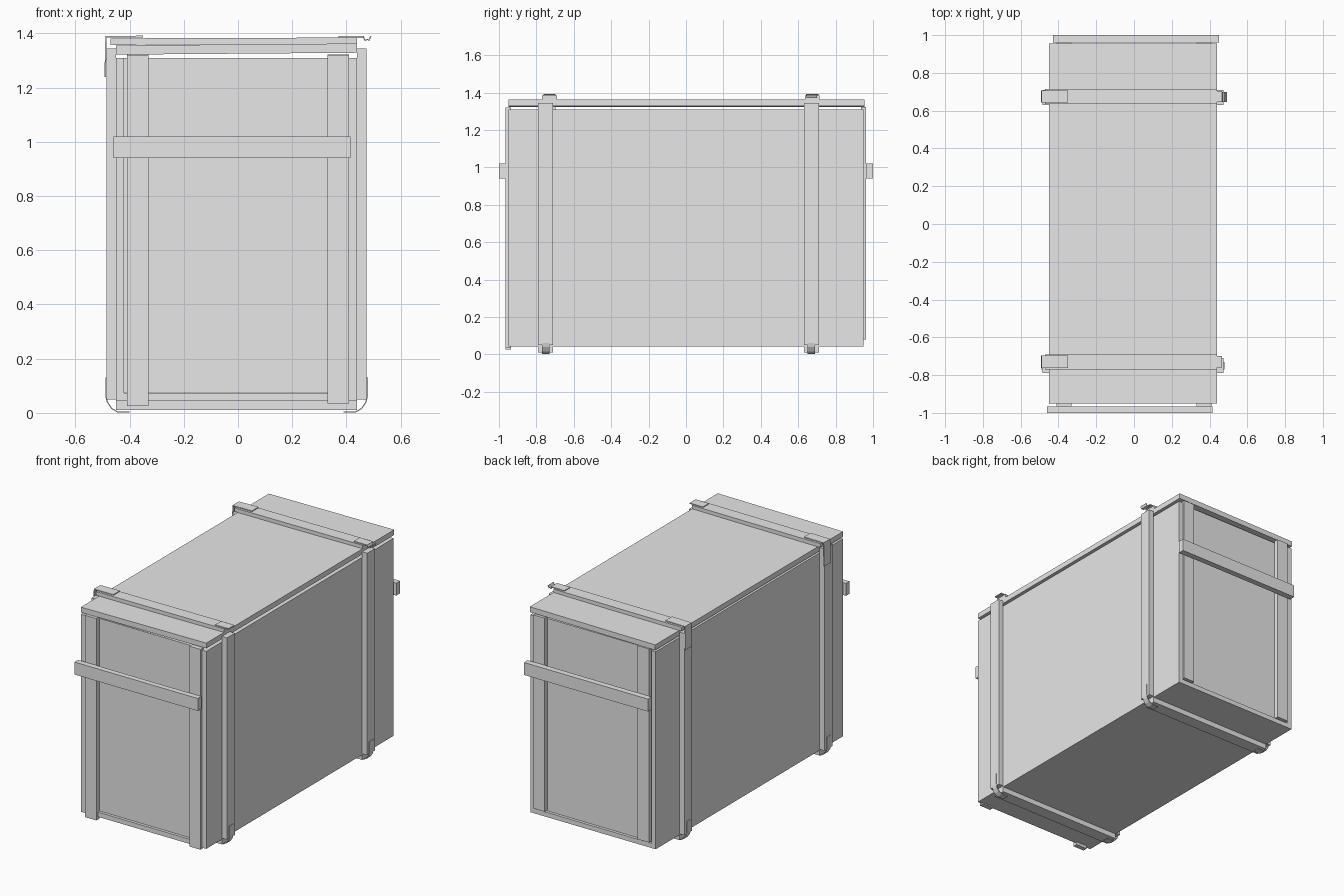
import bpy, bmesh
from mathutils import Vector

if "Cube" in bpy.data.objects:
    bpy.data.objects.remove(bpy.data.objects["Cube"])

mat = bpy.data.materials.new("plain grey")
mat.diffuse_color = (0.8, 0.8, 0.8, 1)
mat.use_nodes = True
mat.node_tree.nodes["Principled BSDF"].inputs["Base Color"].default_value = mat.diffuse_color


def finish(name, bm):
    bmesh.ops.recalc_face_normals(bm, faces=bm.faces)
    me = bpy.data.meshes.new(name)
    bm.to_mesh(me)
    bm.free()
    me.materials.append(mat)
    ob = bpy.data.objects.new(name, me)
    bpy.context.collection.objects.link(ob)
    return ob


def board(name, x, y, z, tilt=0.0):
    """Box from ranges; tilt raises the +x end."""
    bm = bmesh.new()
    bmesh.ops.create_cube(bm, size=1)
    for v in bm.verts:
        t = v.co + Vector((0.5, 0.5, 0.5))
        v.co = [a + (b - a) * k for (a, b), k in zip((x, y, z), t)]
        v.co.z += tilt * t.x
    return finish(name, bm)


def band(name, path, y, thick=0.005):
    """Thin metal band following an (x, z) path."""
    bm = bmesh.new()
    pts = [Vector(p) for p in path]
    rim = []
    for i, p in enumerate(pts):
        d = (pts[min(i + 1, len(pts) - 1)] - pts[max(i - 1, 0)]).normalized()
        rim.append(p + Vector((-d.y, d.x)) * thick)
    loop = pts + rim[::-1]
    n = len(loop)
    a, b = ([bm.verts.new((p.x, yy, p.y)) for p in loop] for yy in y)
    for i in range(n):
        bm.faces.new((a[i], a[(i + 1) % n], b[(i + 1) % n], b[i]))
    for i in range(len(pts) - 1):
        j, k = n - 1 - i, n - 2 - i
        bm.faces.new((a[i], a[i + 1], a[k], a[j]))
        bm.faces.new((b[i], b[i + 1], b[k], b[j]))
    return finish(name, bm)


# Box panels
board("left_panel", (-0.45, -0.42), (-0.95, 0.95), (0.07, 1.31))
board("right_panel", (0.41, 0.44), (-0.95, 0.95), (0.07, 1.31))
board("front_panel", (-0.42, 0.41), (-0.935, -0.905), (0.075, 1.31))
board("back_panel", (-0.42, 0.41), (0.905, 0.935), (0.075, 1.31))
board("bottom_panel", (-0.45, 0.44), (-0.95, 0.95), (0.043, 0.073))
board("lid", (-0.45, 0.44), (-0.95, 0.955), (1.322, 1.356), 0.007)

# End cleats and carrying bars
for x, z in (((-0.41, -0.33), 0.025), ((0.33, 0.41), 0.035)):
    board("front_cleat", x, (-0.965, -0.935), (z, 1.32))
    board("back_cleat", x, (0.935, 0.962), (0.08, 1.322))
board("front_bar", (-0.46, 0.415), (-1.0, -0.965), (0.94, 1.02))
board("back_bar", (-0.43, 0.45), (0.962, 1.0), (0.94, 1.02))

# Battens around the box with metal fittings
for side, y, lid_y in (("front", (-0.79, -0.71), (-0.77, -0.69)),
                       ("back", (0.63, 0.71), (0.635, 0.715))):
    board(side + "_left_batten", (-0.485, -0.45), y, (0.05, 1.345))
    board(side + "_right_batten", (0.44, 0.475), y, (0.05, 1.345))
    board(side + "_bottom_batten", (-0.45, 0.44), y, (0.01, 0.045))
    board(side + "_lid_batten", (-0.47, 0.44), lid_y, (1.358, 1.382), 0.003)
    c = sum(y) / 2
    m = sum(lid_y) / 2

    # Curved bands at the bottom corners
    w = (c - 0.02, c + 0.02)
    corner = [(0.39, 0.005), (0.435, 0.006), (0.455, 0.018),
              (0.47, 0.04), (0.475, 0.06), (0.475, 0.13)]
    band(side + "_right_corner_band", corner, w, -0.004)
    band(side + "_left_corner_band", [(-0.01 - px, pz) for px, pz in corner], w, 0.004)

    # Hinges on the left, flat plates on the right
    band(side + "_hinge", [(-0.35, 1.386), (-0.485, 1.386), (-0.487, 1.24)],
         (m - 0.033, m + 0.033), -0.006)
    board(side + "_latch_plate", (0.37, 0.465), (m - 0.03, m + 0.03), (1.384, 1.39))

# Curled latch at the back right
band("latch_curl", [(0.46, 1.386), (0.468, 1.372), (0.478, 1.376),
                    (0.484, 1.372), (0.492, 1.388)], (0.645, 0.70))
